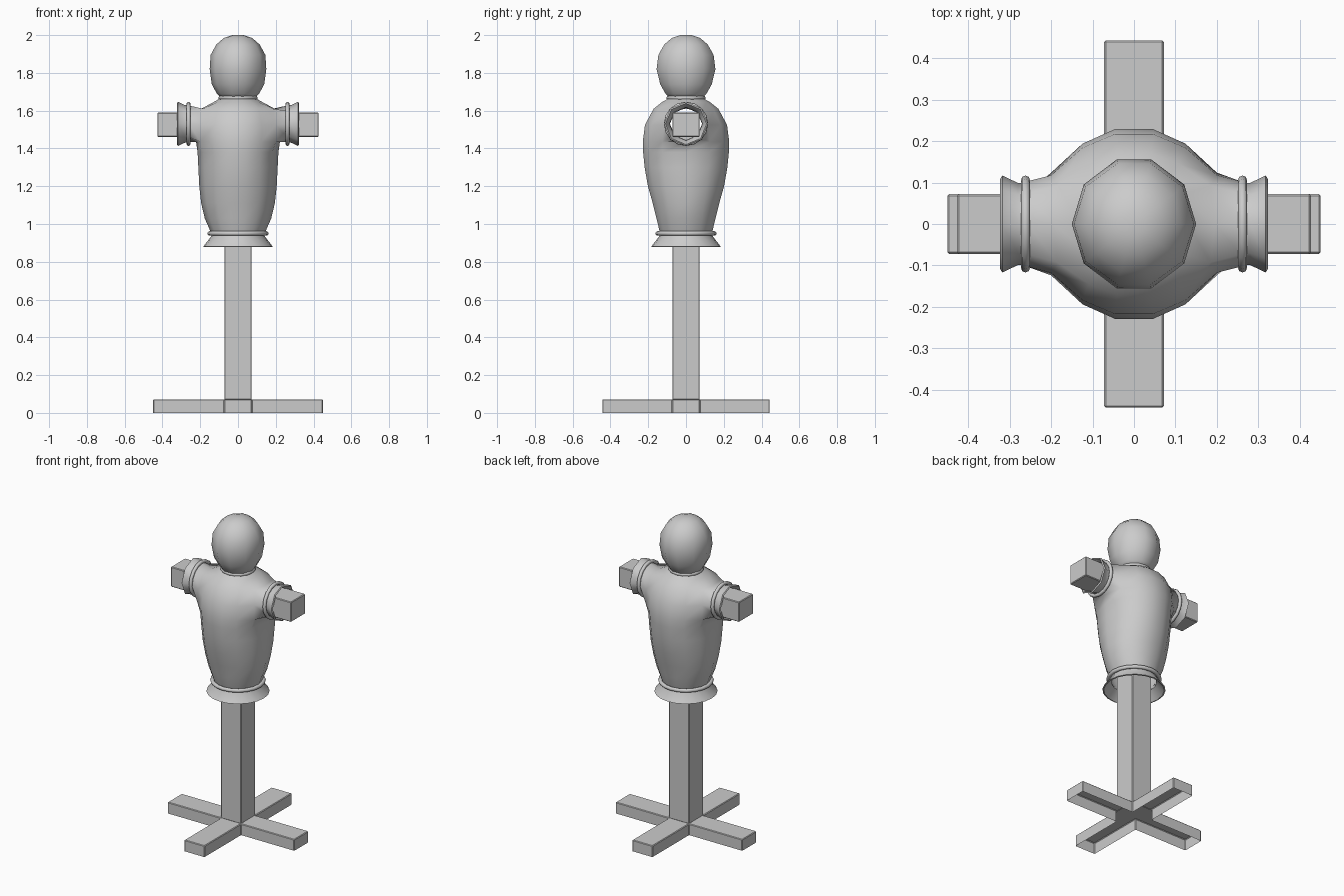
import bpy, bmesh
from math import cos, sin, pi, radians
from mathutils import Matrix, Vector

if "Cube" in bpy.data.objects:
    bpy.data.objects.remove(bpy.data.objects["Cube"])

ARM_Z = 1.525


def finish(name, bm, smooth=None, bevel=0):
    bmesh.ops.recalc_face_normals(bm, faces=bm.faces)
    me = bpy.data.meshes.new(name)
    bm.to_mesh(me)
    bm.free()
    ob = bpy.data.objects.new(name, me)
    bpy.context.collection.objects.link(ob)
    bpy.ops.object.select_all(action='DESELECT')
    ob.select_set(True)
    bpy.context.view_layer.objects.active = ob
    if smooth:
        bpy.ops.object.shade_smooth_by_angle(angle=radians(smooth))
    if bevel:
        m = ob.modifiers.new("bevel", 'BEVEL')
        m.width, m.segments = bevel, 1
    return ob


def box(name, size, loc, bevel=0.004):
    bm = bmesh.new()
    bmesh.ops.create_cube(bm, size=1, matrix=Matrix.Translation(loc) @ Matrix.Diagonal((*size, 1)))
    return finish(name, bm, bevel=bevel)


def loft(bm, rows, angles):
    """Rows of (z, rx, ry) joined into a tube; returns the vertex rings."""
    rings = [[bm.verts.new((rx * cos(a), ry * sin(a), z)) for a in angles] for z, rx, ry in rows]
    n = len(angles)
    for r0, r1 in zip(rings, rings[1:]):
        for i in range(n):
            j = (i + 1) % n
            bm.faces.new((r0[i], r0[j], r1[j], r1[i]))
    return rings


def even(n):
    return [2 * pi * i / n for i in range(n)]


def lathe(name, rows, n, smooth, matrix=Matrix(), loop=False):
    bm = bmesh.new()
    loft(bm, [(z, r, r) for z, r in rows + (rows[:1] if loop else [])], even(n))
    bmesh.ops.remove_doubles(bm, verts=bm.verts, dist=1e-5)
    bm.transform(matrix)
    return finish(name, bm, smooth)


def ring(name, z, radius, t, n, matrix=Matrix()):
    prof = [(z + t * sin(a), radius + t * cos(a)) for a in even(8)]
    return lathe(name, prof, n, 60, matrix, loop=True)


# Cross-shaped foot, open underneath
bm = bmesh.new()
w, lx, ly = 0.072, 0.45, 0.443
outline = [(lx, -w), (lx, w), (w, w), (w, ly), (-w, ly), (-w, w),
           (-lx, w), (-lx, -w), (-w, -w), (-w, -ly), (w, -ly), (w, -w)]
low = [bm.verts.new((x, y, 0)) for x, y in outline]
top = [bm.verts.new((x, y, 0.072)) for x, y in outline]
for i in range(12):
    j = (i + 1) % 12
    bm.faces.new((low[i], low[j], top[j], top[i]))
bm.faces.new(top)
finish("cross_foot", bm, bevel=0.004)

# Post and arm beam
box("post", (0.144, 0.144, 1.48), (0, 0, 0.81))
box("arm_beam", (0.854, 0.144, 0.128), (0, 0, ARM_Z))

# Stuffed torso: lofted rings, with an eight-point armhole drawn out on each side
quarter = [0, 32, 56, 78]
half = quarter + [180 - a for a in reversed(quarter)]
angles = [radians(a) for a in half + [360 - a for a in reversed(half[1:-1])]]
rows = [(0.94, .14, .135), (0.97, .15, .145), (1.03, .176, .16), (1.11, .195, .18),
        (1.2, .205, .206), (1.3, .21, .224), (1.38, .214, .232), (1.435, .222, .234),
        (1.525, .222, .222), (1.61, .195, .175), (1.645, .13, .13), (1.665, .095, .095)]
bm = bmesh.new()
rings = loft(bm, rows, angles)
for s, mid in ((1, 0), (-1, 7)):
    cols = [(mid + k) % 14 for k in (-1, 0, 1)]
    hub = rings[8][mid]
    b = [rings[7][c] for c in cols] + [rings[8][cols[2]]]
    b += [rings[9][c] for c in reversed(cols)] + [rings[8][cols[0]]]
    for v in b:
        if abs(v.co.y) > 0.01:
            v.co.x = s * (0.2 if v.co.z < 1.6 else 0.185)
    bmesh.ops.delete(bm, geom=[hub], context='VERTS')
    hole = []
    for v in b:
        k = 0.707 if abs(v.co.y) > 0.01 and abs(v.co.z - ARM_Z) > 0.01 else 1
        sy = (v.co.y > 0.01) - (v.co.y < -0.01)
        sz = (v.co.z > ARM_Z + 0.01) - (v.co.z < ARM_Z - 0.01)
        hole.append(bm.verts.new((s * 0.258, sy * k * 0.103, ARM_Z + 0.005 + sz * k * 0.097)))
    for i in range(8):
        j = (i + 1) % 8
        bm.faces.new((b[i], b[j], hole[j], hole[i]))
finish("torso", bm, 80)

# Flared sleeve cuffs and the cords that tie them
for s, side in ((1, "right"), (-1, "left")):
    m = Matrix.Translation((0, 0, ARM_Z + 0.005)) @ Matrix.Rotation(s * pi / 2, 4, 'Y')
    ring(side + "_sleeve_cord", 0.262, 0.106, 0.011, 16, m)
    lathe(side + "_cuff", [(0.255, .1), (0.28, .099), (0.318, .117), (0.323, .109),
                           (0.29, .088), (0.255, .085)], 8, 50, m)

# Waist cord and flared hem
ring("waist_cord", 0.95, 0.15, 0.012, 20)
lathe("hem", [(0.945, .14), (0.935, .142), (0.88, .184), (0.878, .176), (0.93, .13)], 20, 50)

# Neck cord and head
ring("neck_cord", 1.668, 0.093, 0.011, 16)
bm = bmesh.new()
head = loft(bm, [(1.665, .088, .09), (1.69, .112, .113), (1.74, .139, .142), (1.82, .15, .162),
                 (1.895, .145, .152), (1.95, .115, .12), (1.985, .075, .078), (2.0, .03, .03)],
            [radians(a) for a in (0, 36, 74, 106, 144, 180, 216, 254, 286, 324)])
bm.faces.new(head[-1])
bm.faces.new(head[0])
finish("head", bm, 80)
